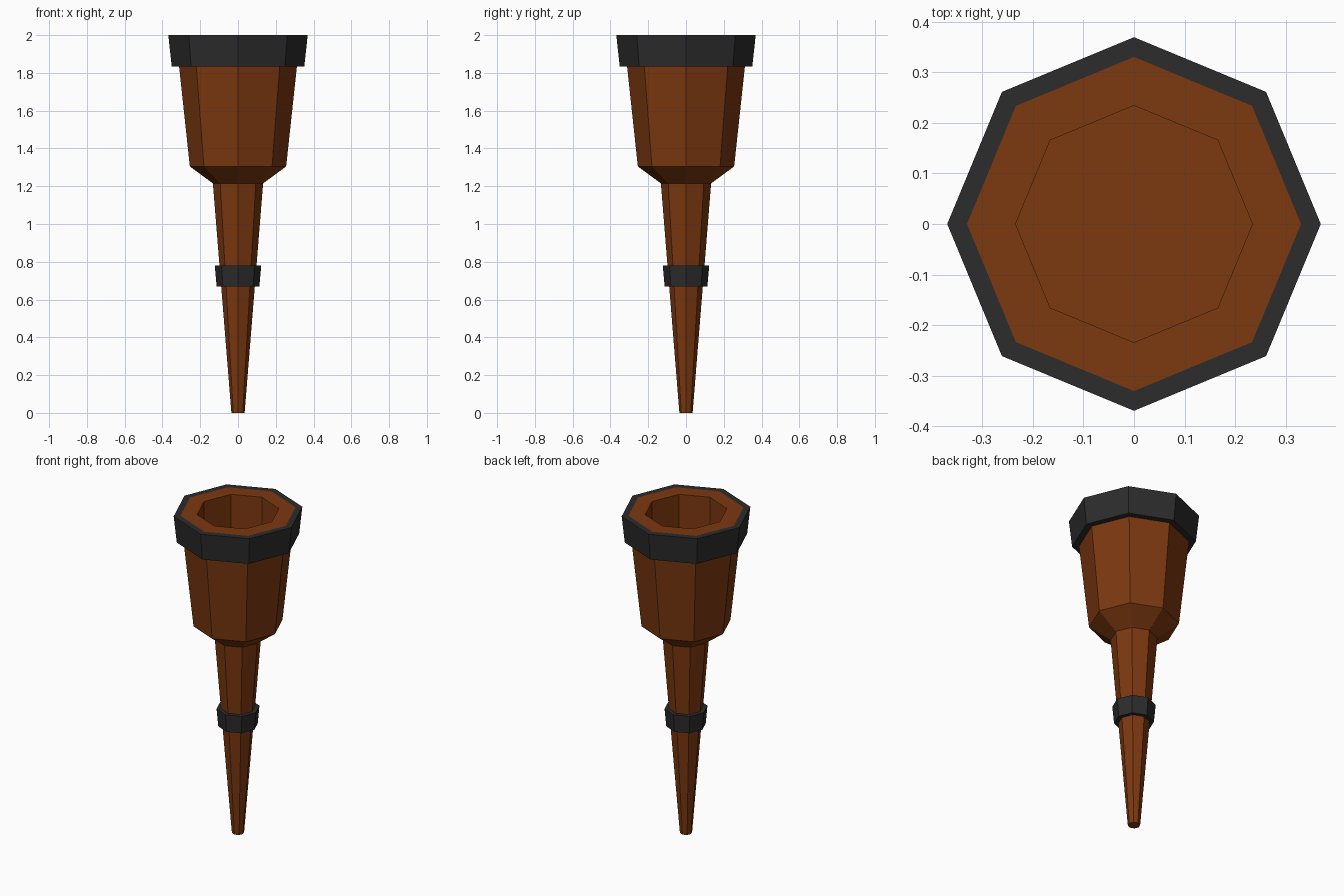
import bpy, bmesh, math

if "Cube" in bpy.data.objects:
    bpy.data.objects.remove(bpy.data.objects["Cube"])

SIDES = 8


def material(name, color):
    m = bpy.data.materials.new(name)
    m.diffuse_color = color
    m.use_nodes = True
    m.node_tree.nodes["Principled BSDF"].inputs["Base Color"].default_value = m.diffuse_color
    return m


def lathe(name, profile, mat, cap_start=False, cap_end=False):
    """Turn a (radius, z) profile into a flat-faced eight-sided shell."""
    bm = bmesh.new()
    rings = []
    for r, z in profile:
        angles = [2 * math.pi * i / SIDES for i in range(SIDES)]
        rings.append([bm.verts.new((r * math.cos(a), r * math.sin(a), z)) for a in angles])
    for a, b in zip(rings, rings[1:]):
        for i in range(SIDES):
            j = (i + 1) % SIDES
            bm.faces.new((a[i], a[j], b[j], b[i]))
    if cap_start:
        bm.faces.new(rings[0][::-1])
    if cap_end:
        bm.faces.new(rings[-1])
    mesh = bpy.data.meshes.new(name)
    bm.to_mesh(mesh)
    bm.free()
    mesh.materials.append(mat)
    obj = bpy.data.objects.new(name, mesh)
    bpy.context.collection.objects.link(obj)
    return obj


wood = material("wood", (0.2, 0.04, 0.005, 1))
iron = material("iron", (0.025, 0.025, 0.025, 1))

# Tapered shaft below the small band
lathe("lower_shaft", [(0.035, 0), (0.089, 0.67)], wood, cap_start=True)

# Small iron band, flush with the shaft at both edges
lathe("shaft_band", [(0.089, 0.67), (0.113, 0.67), (0.123, 0.78), (0.098, 0.78)], iron)

# Upper shaft flaring into the cup
lathe("cup", [(0.098, 0.78), (0.133, 1.215), (0.255, 1.305), (0.312, 1.835)], wood)

# Large iron band around the rim
lathe("rim_band", [(0.312, 1.835), (0.351, 1.835), (0.369, 2.0), (0.33, 2.0)], iron)

# Top lip and straight-walled socket
lathe("socket", [(0.33, 2.0), (0.234, 2.0), (0.234, 1.5)], wood, cap_end=True)
